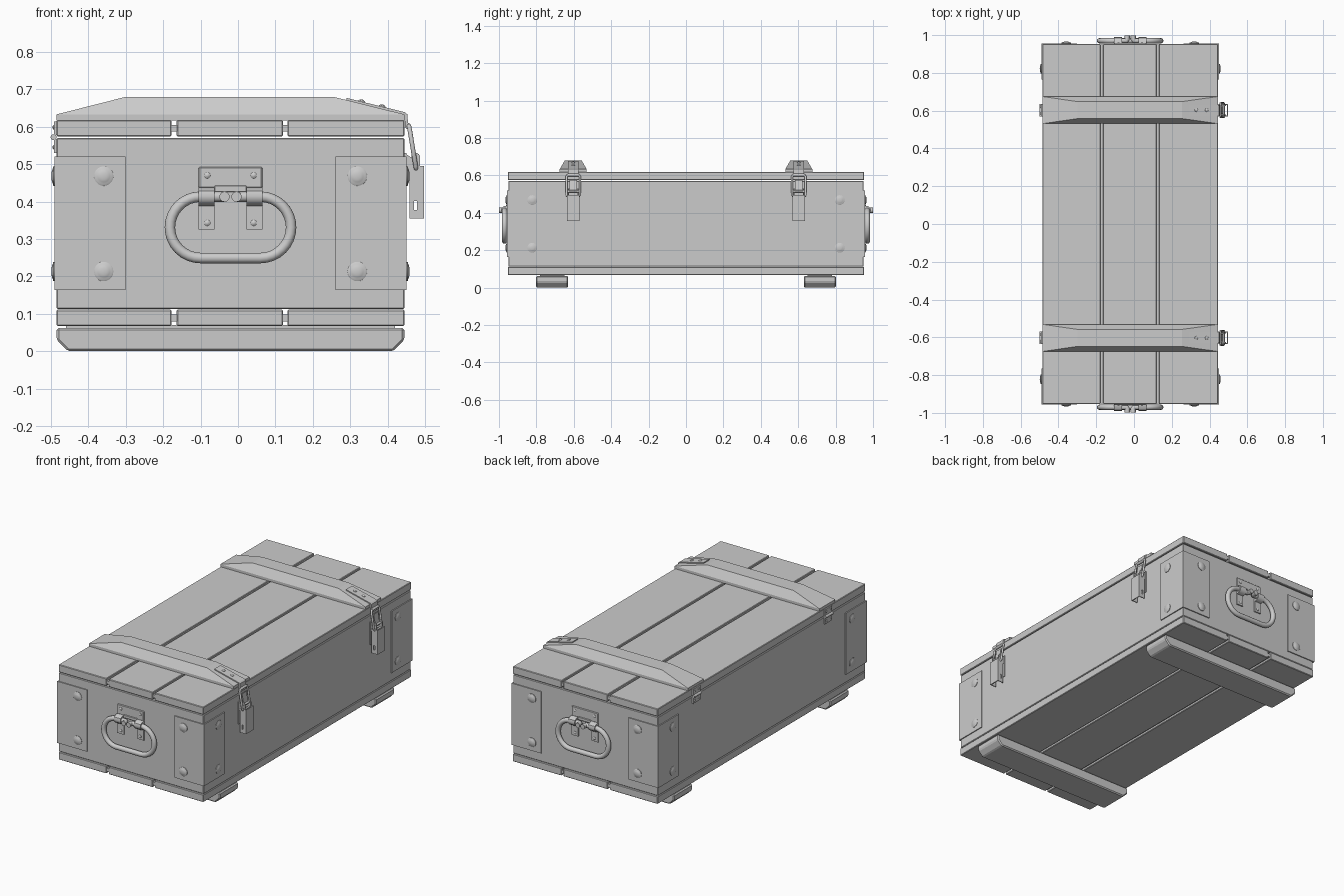
import bpy, bmesh
from math import cos, sin, pi, radians
from mathutils import Vector, Matrix

if "Cube" in bpy.data.objects:
    bpy.data.objects.remove(bpy.data.objects["Cube"])

CX = -0.02      # the case sits slightly left so that latches and hinges balance
YL = 0.603      # y of battens, latches and hinges


def add_mirror(o, axes):
    if axes:
        m = o.modifiers.new("mirror", 'MIRROR')
        m.use_axis = ('X' in axes, 'Y' in axes, False)


def finish(name, bm, mirror='', bevel=0, smooth=False, seg=1):
    bmesh.ops.recalc_face_normals(bm, faces=bm.faces)
    me = bpy.data.meshes.new(name)
    bm.to_mesh(me)
    bm.free()
    o = bpy.data.objects.new(name, me)
    bpy.context.collection.objects.link(o)
    o.location.x = CX
    if bevel:
        b = o.modifiers.new("bevel", 'BEVEL')
        b.width, b.segments, b.limit_method = bevel, seg, 'ANGLE'
    add_mirror(o, mirror)
    if smooth:
        bpy.ops.object.select_all(action='DESELECT')
        o.select_set(True)
        bpy.context.view_layer.objects.active = o
        bpy.ops.object.shade_smooth_by_angle(angle=radians(40))
    return o


def box(name, x, y, z, **k):
    bm = bmesh.new()
    bmesh.ops.create_cube(bm, size=1)
    for v in bm.verts:
        v.co = [(r[0] + r[1]) / 2 + c * (r[1] - r[0]) for r, c in zip((x, y, z), v.co)]
    return finish(name, bm, **k)


def prism(name, pts, axis, a, b, **k):
    """Extrude a 2D profile along an axis from a to b."""
    place = {'X': lambda p, t: (t, p[0], p[1]), 'Y': lambda p, t: (p[0], t, p[1]),
             'Z': lambda p, t: (p[0], p[1], t)}[axis]
    bm = bmesh.new()
    f = bm.faces.new([bm.verts.new(place(p, a)) for p in pts])
    r = bmesh.ops.extrude_face_region(bm, geom=[f])
    d = Vector(place((0, 0), b - a))
    bmesh.ops.translate(bm, vec=d, verts=[g for g in r['geom'] if isinstance(g, bmesh.types.BMVert)])
    return finish(name, bm, **k)


def hull(name, pts, **k):
    bm = bmesh.new()
    for p in pts:
        bm.verts.new(p)
    bmesh.ops.convex_hull(bm, input=bm.verts)
    bmesh.ops.dissolve_limit(bm, angle_limit=0.01, verts=bm.verts, edges=bm.edges)
    return finish(name, bm, **k)


def rivet(name, loc, direction, r, h, mirror='Y'):
    """Domed head with a rim, turned about its direction."""
    bm = bmesh.new()
    prof = [(1, -0.2), (1, 0.3), (0.92, 0.45), (0.78, 0.5), (0.6, 0.78), (0.32, 0.95), (0, 1)]
    vs = [bm.verts.new((a * r, 0, b * h)) for a, b in prof]
    es = [bm.edges.new(p) for p in zip(vs, vs[1:])]
    bmesh.ops.spin(bm, geom=vs + es, cent=(0, 0, 0), axis=(0, 0, 1), angle=2 * pi, steps=20)
    bmesh.ops.remove_doubles(bm, verts=bm.verts, dist=1e-5)
    q = Vector((0, 0, 1)).rotation_difference(Vector(direction)).to_matrix().to_4x4()
    bmesh.ops.transform(bm, matrix=Matrix.Translation(loc) @ q, verts=bm.verts)
    return finish(name, bm, mirror, smooth=True)


def pin(name, loc, axis, r, length, **k):
    bm = bmesh.new()
    bmesh.ops.create_cone(bm, cap_ends=True, segments=16, radius1=r, radius2=r, depth=length)
    rot = Matrix.Rotation(pi / 2, 4, 'Y' if axis == 'X' else 'X')
    bmesh.ops.transform(bm, matrix=Matrix.Translation(loc) @ rot, verts=bm.verts)
    return finish(name, bm, smooth=True, **k)


def tube(name, pts, r, cyclic=False, mirror='Y'):
    cu = bpy.data.curves.new(name, 'CURVE')
    cu.dimensions, cu.bevel_depth, cu.bevel_resolution, cu.use_fill_caps = '3D', r, 4, True
    s = cu.splines.new('POLY')
    s.points.add(len(pts) - 1)
    for p, c in zip(s.points, pts):
        p.co = (*c, 1)
    s.use_cyclic_u = cyclic
    tmp = bpy.data.objects.new("tmp", cu)
    bpy.context.collection.objects.link(tmp)
    me = bpy.data.meshes.new_from_object(tmp.evaluated_get(bpy.context.evaluated_depsgraph_get()))
    bm = bmesh.new()
    bm.from_mesh(me)
    bpy.data.objects.remove(tmp)
    return finish(name, bm, mirror, smooth=True)


# Case body
box("case_body", (-0.465, 0.465), (-0.95, 0.95), (0.113, 0.57), bevel=0.003)

# Lid and floor planks with tongues between them
for part, z0, z1 in (("floor", 0.067, 0.111), ("lid", 0.574, 0.618)):
    for side, x in (("left", (-0.465, -0.158)), ("middle", (-0.144, 0.14)), ("right", (0.152, 0.465))):
        box(f"{part}_plank_{side}", x, (-0.953, 0.953), (z0, z1), bevel=0.003)
    for x in (-0.151, 0.146):
        box(f"{part}_tongue", (x - 0.012, x + 0.012), (-0.951, 0.951), (z0 + 0.013, z1 - 0.013))

# Skids under the floor
prism("skid", [(-0.465, 0.03), (-0.435, 0), (0.435, 0), (0.465, 0.03), (0.465, 0.062), (-0.465, 0.062)],
      'Y', -0.802, -0.63, mirror='Y', bevel=0.006)
box("skid_packing", (-0.44, 0.44), (-0.78, -0.65), (0.06, 0.07), mirror='Y')

# Lid battens, tapered to the ends and the sides
hull("lid_batten", [(x, -YL + s * w, z) for s in (-1, 1) for x, w, z in
                    ((-0.465, 0.072, 0.617), (0.465, 0.072, 0.617), (-0.465, 0.072, 0.633),
                     (0.465, 0.072, 0.633), (-0.28, 0.045, 0.68), (0.275, 0.045, 0.68))], mirror='Y')

# Corner plates with rivets
prism("corner_plate", [(0.281, -0.949), (0.281, -0.956), (0.471, -0.956), (0.471, -0.765),
                       (0.464, -0.765), (0.464, -0.949)], 'Z', 0.163, 0.52, mirror='XY')
for z in (0.213, 0.468):
    rivet("end_rivet", (0.339, -0.956, z), (0, -1, 0), 0.026, 0.01, 'XY')
    rivet("side_rivet", (0.471, -0.822, z), (1, 0, 0), 0.026, 0.008, 'XY')

# Carrying handles: open ring whose ends turn outwards
half = [(0.016, -0.999, 0.413), (0.016, -0.978, 0.413), (0.022, -0.970, 0.413)]
half += [(0.08 + 0.082 * sin(a), -0.970, 0.331 + 0.082 * cos(a)) for a in [pi * i / 16 for i in range(17)]]
tube("handle_ring", half + [(-x, y, z) for x, y, z in reversed(half)], 0.014)

# Handle brackets
box("handle_plate", (-0.085, 0.085), (-0.957, -0.948), (0.436, 0.493), mirror='Y', bevel=0.003)
box("handle_bridge", (-0.043, 0.043), (-0.962, -0.948), (0.425, 0.443), mirror='Y', bevel=0.002)
prism("handle_strap", [(-0.948, 0.325), (-0.957, 0.325), (-0.957, 0.388), (-0.975, 0.392), (-0.986, 0.402),
                       (-0.989, 0.415), (-0.985, 0.428), (-0.973, 0.435), (-0.957, 0.438), (-0.948, 0.438)],
      'X', 0.043, 0.085, mirror='XY', smooth=True)
for z in (0.343, 0.47):
    rivet("handle_rivet", (0.062, -0.957, z), (0, -1, 0), 0.008, 0.005, 'XY')

# Latch: hook strap on the lid
prism("latch_strap", [(0.31, 0.668), (0.31, 0.677), (0.466, 0.639), (0.473, 0.633), (0.475, 0.598),
                      (0.468, 0.598), (0.464, 0.63)], 'Y', -YL - 0.028, -YL + 0.028, mirror='Y')
pin("latch_hook", (0.474, -YL, 0.602), 'Y', 0.008, 0.056, mirror='Y')
for x in (0.35, 0.405):
    rivet("latch_rivet", (x, -YL, 0.677 - (x - 0.31) * 0.243), (0.24, 0, 1), 0.009, 0.006)

# Latch: wire link and base bracket
tube("latch_link", [(x, -YL + y, z) for x, y, z in
                    ((0.477, -0.03, 0.602), (0.477, 0.03, 0.602), (0.479, 0.036, 0.593), (0.495, 0.036, 0.495),
                     (0.496, 0.03, 0.488), (0.496, -0.03, 0.488), (0.495, -0.036, 0.495), (0.479, -0.036, 0.593))],
     0.006, cyclic=True)
hull("latch_tongue", [(x + d, -YL + y, z) for x, z in ((0.48, 0.575), (0.492, 0.505))
                      for y in (-0.02, 0.02) for d in (-0.002, 0.003)], mirror='Y')
box("latch_base", (0.463, 0.47), (-YL - 0.033, -YL + 0.033), (0.40, 0.53), mirror='Y')
lug = [(0.464, 0.48), (0.507, 0.48)] + [(0.495 + 0.012 * cos(a), 0.518 + 0.012 * sin(a))
                                        for a in [pi * i / 8 for i in range(9)]] + [(0.464, 0.53)]
for y in (-0.026, 0.026):
    prism("latch_lug", lug, 'Y', -YL + y - 0.003, -YL + y + 0.003, mirror='Y')
pin("latch_pivot", (0.495, -YL, 0.515), 'Y', 0.006, 0.062, mirror='Y')

# Latch: channel-shaped lever with a slot through its sides
u = [(0.478, -0.033), (0.517, -0.033), (0.517, 0.033), (0.478, 0.033),
     (0.478, 0.028), (0.512, 0.028), (0.512, -0.028), (0.478, -0.028)]
lever = prism("latch_lever", [(x, y - YL) for x, y in u], 'Z', 0.355, 0.495)
cutter = box("slot_cutter", (0.491, 0.499), (-YL - 0.1, -YL + 0.1), (0.377, 0.402))
cutter.hide_render = True
cutter.hide_set(True)
cut = lever.modifiers.new("slot", 'BOOLEAN')
cut.operation, cut.object, cut.solver = 'DIFFERENCE', cutter, 'EXACT'
add_mirror(lever, 'Y')

# Hinges on the left side
for z in ((0.53, 0.566), (0.578, 0.614)):
    box("hinge_leaf", (-0.472, -0.464), (-YL - 0.033, -YL + 0.033), z, mirror='Y')
pin("hinge_knuckle", (-0.473, -YL, 0.572), 'Y', 0.008, 0.066, mirror='Y')
for y in (-0.018, 0.018):
    for z in (0.545, 0.598):
        rivet("hinge_rivet", (-0.472, -YL + y, z), (-1, 0, 0), 0.006, 0.004)
